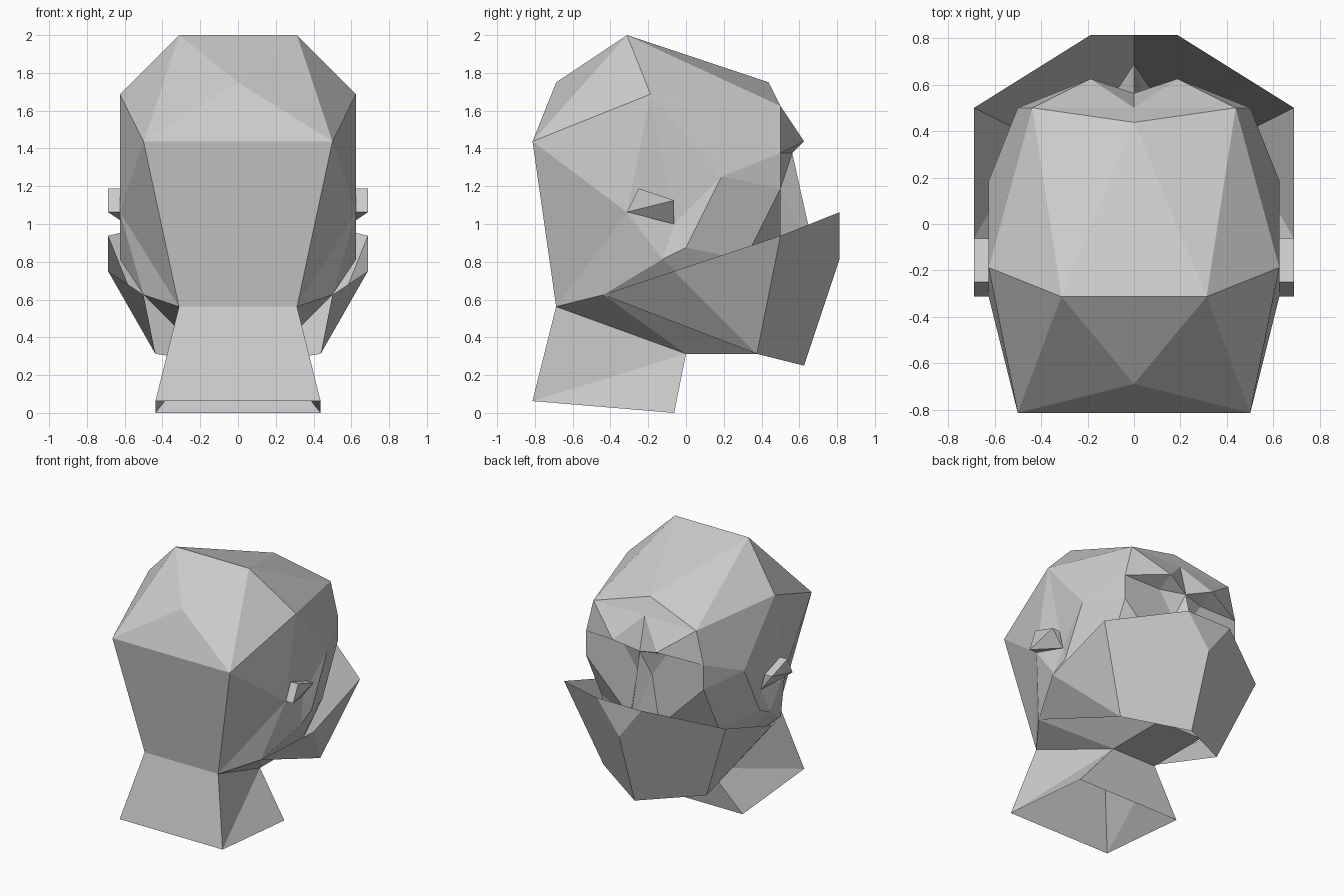
import bpy, bmesh
from mathutils import Vector

UNIT = 1 / 16  # all points sit on a sixteenth grid

cube = bpy.data.objects.get("Cube")
if cube:
    bpy.data.objects.remove(cube, do_unlink=True)

grey = bpy.data.materials.new("plain_grey")
grey.use_nodes = True
grey.diffuse_color = (0.6, 0.6, 0.6, 1)
grey.node_tree.nodes["Principled BSDF"].inputs["Base Color"].default_value = (0.6, 0.6, 0.6, 1)


def mirror_name(name):
    return name[1:] if name.startswith("-") else "-" + name


def build(name, points, faces, centre):
    """Make a symmetric flat-shaded shell; '-' before a point means its mirror twin."""
    bm = bmesh.new()
    verts = {}
    for key, (x, y, z) in points.items():
        verts[key] = bm.verts.new(Vector((x, y, z)) * UNIT)
        verts["-" + key] = bm.verts.new(Vector((-x, y, z)) * UNIT) if x else verts[key]
    for text in faces:
        keys = text.split()
        for ring in (keys, [mirror_name(k) for k in reversed(keys)]):
            corners = [verts[k] for k in ring]
            if not any(set(f.verts) == set(corners) for f in bm.faces):
                bm.faces.new(corners)
    bmesh.ops.recalc_face_normals(bm, faces=bm.faces[:])
    # Make each connected shell face away from its centre
    mid = Vector(centre) * UNIT
    todo = set(bm.faces)
    while todo:
        shell, stack = set(), [todo.pop()]
        while stack:
            f = stack.pop()
            shell.add(f)
            near = {g for e in f.edges for g in e.link_faces} & todo
            todo -= near
            stack.extend(near)
        out = 0
        for f in shell:
            c = f.calc_center_median()
            m = Vector((mid.x if c.x > 0 else -mid.x, mid.y, mid.z))
            out += f.normal.dot(c - m) * f.calc_area()
        if out < 0:
            bmesh.ops.reverse_faces(bm, faces=list(shell))
    mesh = bpy.data.meshes.new(name)
    bm.to_mesh(mesh)
    bm.free()
    mesh.materials.append(grey)
    bpy.context.collection.objects.link(bpy.data.objects.new(name, mesh))


# Head: skull, brow, nose and jaw
head = {
    "crown": (5, -5, 32), "swirl": (0, -11, 28), "rear": (8, -13, 23),
    "nape": (5, -11, 9), "temple": (10, -3, 27), "hairline": (0, 7, 28),
    "forehead": (7, 8, 26), "glabella": (0, 8, 26), "brow": (3, 10, 23),
    "eye": (8, 8, 22), "socket": (3, 8, 22), "bridge": (0, 9, 22),
    "tear": (1, 8, 19), "cheek": (8, 8, 19), "side": (10, 3, 20),
    "ear_base": (10, -5, 17), "ear_root": (9.5, -1, 16), "lobe": (10, -2, 13),
    "jaw_top": (10, 0, 14), "hinge": (8, -7, 10), "throat": (3, 0, 5),
    "jaw": (6, 4, 8), "jowl": (8, 5, 13), "chin": (3, 8, 5),
    "nostril": (2, 8, 13), "tip": (0, 11, 13),
}
build("head", head, [
    # skull
    "crown -crown swirl", "crown swirl rear", "swirl -rear rear", "crown rear temple",
    "rear -rear -nape nape", "crown -crown hairline", "crown hairline forehead",
    "crown forehead temple", "temple forehead eye side",
    # sides around the ear
    "temple rear ear_base", "rear nape ear_base", "nape hinge ear_base",
    "ear_base hinge lobe", "temple ear_base ear_root", "temple ear_root side",
    "ear_base lobe ear_root", "ear_root lobe jaw_top", "side ear_root jaw_top",
    # jaw
    "nape hinge throat", "hinge lobe jaw", "lobe jaw_top jaw", "hinge jaw throat",
    "jaw_top jowl jaw", "side jaw_top jowl", "side jowl cheek", "side cheek eye",
    "jowl nostril chin jaw", "nostril -nostril -chin chin",
    "throat jaw chin", "throat chin -chin -throat",
    # brow and eye sockets
    "hairline glabella forehead", "forehead glabella brow", "forehead brow eye",
    "glabella bridge brow", "eye brow socket", "brow bridge socket",
    "eye socket tear cheek", "socket bridge tear",
    # nose and face
    "bridge tip tear", "tear tip nostril", "tip -nostril nostril",
    "cheek tear nostril", "cheek nostril jowl",
], (0, -2, 19))

# Neck: open tube flaring to the base
neck = {
    "nape": head["nape"], "throat": head["throat"],
    "back": (7, -13, 1), "front": (7, -1, 0),
}
build("neck", neck, [
    "nape -nape -back back", "nape back throat", "back front throat",
    "throat front -front -throat",
], (0, -6, 4))

# Face covering: a thin folded sheet around the jaw
mask = {
    "strap": head["hinge"], "ridge": (11, -1, 12), "corner": (11, 8, 15),
    "peak": (3, 13, 17), "fold": (0, 13, 13), "base": (7, 6, 5),
    "keel": (0, 10, 4),
}
build("jaw_mask", mask, [
    "strap ridge base", "ridge corner base", "corner peak fold keel base",
    "peak -peak fold",
], (0, 0, 11))

# Ears: small wedges on the sides of the head
ears = {
    "low": (11, -5, 17), "top": (11, -4, 19), "front": (11, -1, 18),
    "root_low": head["ear_base"], "root_top": (10, -4, 19),
    "root_front": (10, -1, 18), "root": head["ear_root"],
}
build("ears", ears, [
    "low top front", "low root_low root_top top", "top root_top root_front front",
    "low front root", "low root root_low", "front root_front root",
    "root_low root root_front root_top",
], (10, -3, 18))
